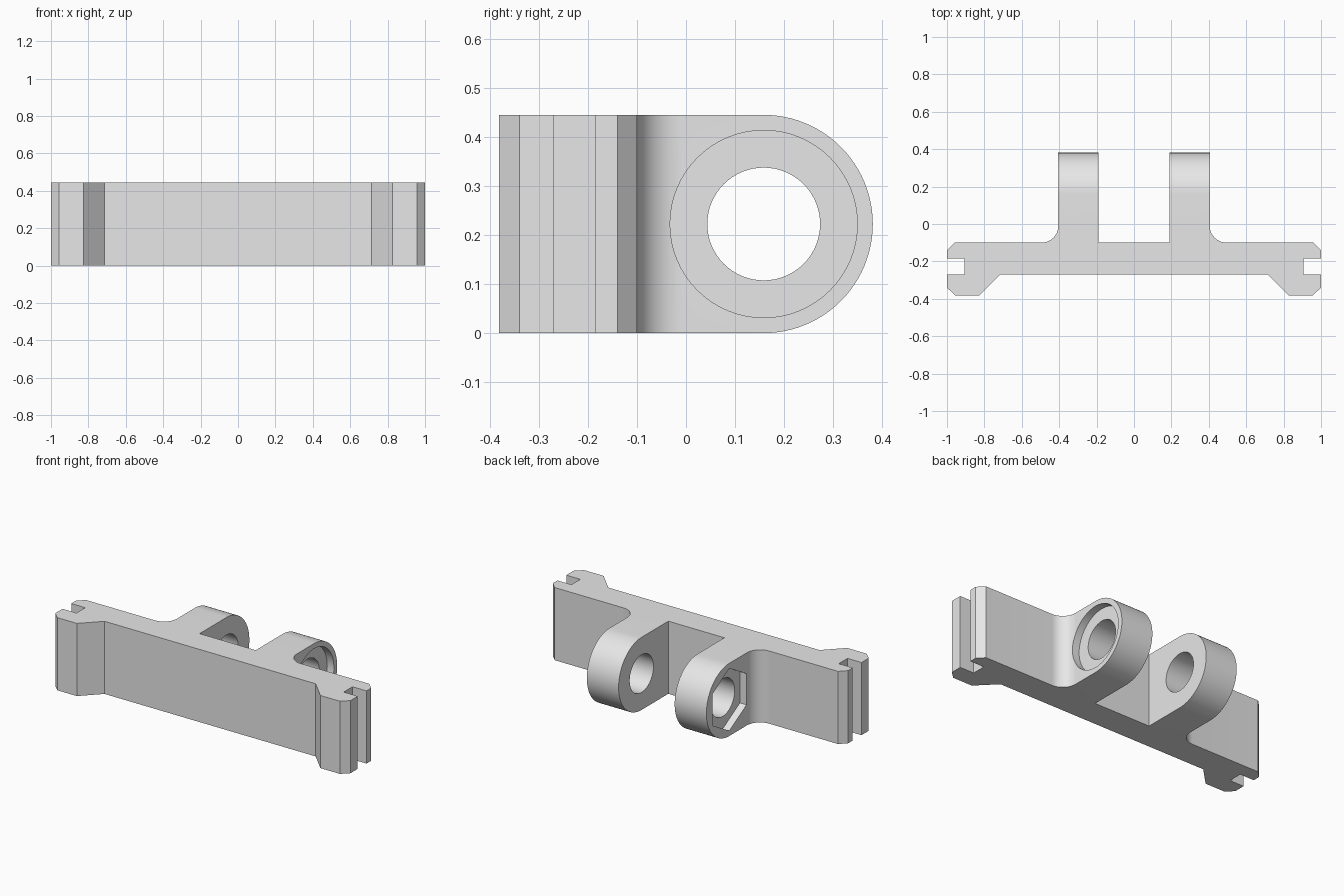
import bpy, bmesh, math
from mathutils import Vector

cube = bpy.data.objects.get("Cube")
if cube:
    bpy.data.objects.remove(cube, do_unlink=True)

HEIGHT = 0.445
RADIUS = HEIGHT / 2
BACK = 0.381
AXIS_Y = BACK - RADIUS
LUG_IN, LUG_OUT = 0.19, 0.405
PLATE_BACK, PLATE_FRONT = -0.1, -0.27
RECESS = 0.045

grey = bpy.data.materials.new("plain_grey")
grey.use_nodes = True
grey.diffuse_color = (0.8, 0.8, 0.8, 1)
grey.node_tree.nodes["Principled BSDF"].inputs["Base Color"].default_value = (0.8, 0.8, 0.8, 1)


def arc(cx, cy, r, start, end, steps):
    angles = [math.radians(start + (end - start) * i / steps) for i in range(steps + 1)]
    return [(cx + r * math.cos(a), cy + r * math.sin(a)) for a in angles]


def prism(name, points, start, end, axis):
    """Extrude a 2D outline: (x, y) along z, or (y, z) along x."""
    def place(p, d):
        return Vector((p[0], p[1], d)) if axis == "z" else Vector((d, p[0], p[1]))
    bm = bmesh.new()
    face = bm.faces.new([bm.verts.new(place(p, start)) for p in points])
    side = bmesh.ops.extrude_face_region(bm, geom=[face])["geom"]
    move = place((0, 0), end - start)
    bmesh.ops.translate(bm, vec=move, verts=[v for v in side if isinstance(v, bmesh.types.BMVert)])
    bmesh.ops.recalc_face_normals(bm, faces=bm.faces)
    mesh = bpy.data.meshes.new(name)
    bm.to_mesh(mesh)
    bm.free()
    obj = bpy.data.objects.new(name, mesh)
    bpy.context.collection.objects.link(obj)
    mesh.materials.append(grey)
    return obj


def combine(target, tool, operation):
    """Apply a boolean and discard the tool."""
    tool.hide_render = True
    mod = target.modifiers.new("cut", "BOOLEAN")
    mod.operation, mod.solver, mod.object = operation, "EXACT", tool
    graph = bpy.context.evaluated_depsgraph_get()
    result = bpy.data.meshes.new_from_object(target.evaluated_get(graph))
    target.modifiers.clear()
    target.data = result
    bpy.data.objects.remove(tool, do_unlink=True)


# Plan outline of the right half, front centre to back centre
fillet = 0.09
half = [
    (0.715, PLATE_FRONT), (0.825, -BACK), (0.957, -BACK), (1, -0.34),
    (1, PLATE_FRONT), (0.905, PLATE_FRONT), (0.905, -0.185), (1, -0.185),
    (1, -0.14), (0.96, PLATE_BACK),
]
half += arc(LUG_OUT + fillet, PLATE_BACK + fillet, fillet, 270, 180, 12)
half += [(LUG_OUT, BACK + 0.1), (LUG_IN, BACK + 0.1), (LUG_IN, PLATE_BACK)]
outline = half + [(-x, y) for x, y in reversed(half)]
bracket = prism("hinge_bracket", outline, -0.1, HEIGHT + 0.1, "z")

# Rounded side silhouette trims the lugs and the plate
silhouette = [(-0.5, 0)] + arc(AXIS_Y, RADIUS, RADIUS, -90, 90, 48) + [(-0.5, HEIGHT)]
combine(bracket, prism("silhouette", silhouette, -1.2, 1.2, "x"), "INTERSECT")

# Pin hole, round head recess and hexagonal nut recess
hole = arc(AXIS_Y, RADIUS, 0.115, 0, 360, 64)[:-1]
head = arc(AXIS_Y, RADIUS, 0.191, 0, 360, 64)[:-1]
nut = arc(AXIS_Y, RADIUS, 0.191, 30, 390, 6)[:-1]
combine(bracket, prism("pin_hole", hole, -0.7, 0.7, "x"), "DIFFERENCE")
combine(bracket, prism("head_recess", head, LUG_OUT - RECESS, 0.7, "x"), "DIFFERENCE")
combine(bracket, prism("nut_recess", nut, -0.7, RECESS - LUG_OUT, "x"), "DIFFERENCE")

# Smooth curves, sharp corners
bpy.ops.object.select_all(action="DESELECT")
bracket.select_set(True)
bpy.context.view_layer.objects.active = bracket
bpy.ops.object.shade_smooth_by_angle()
